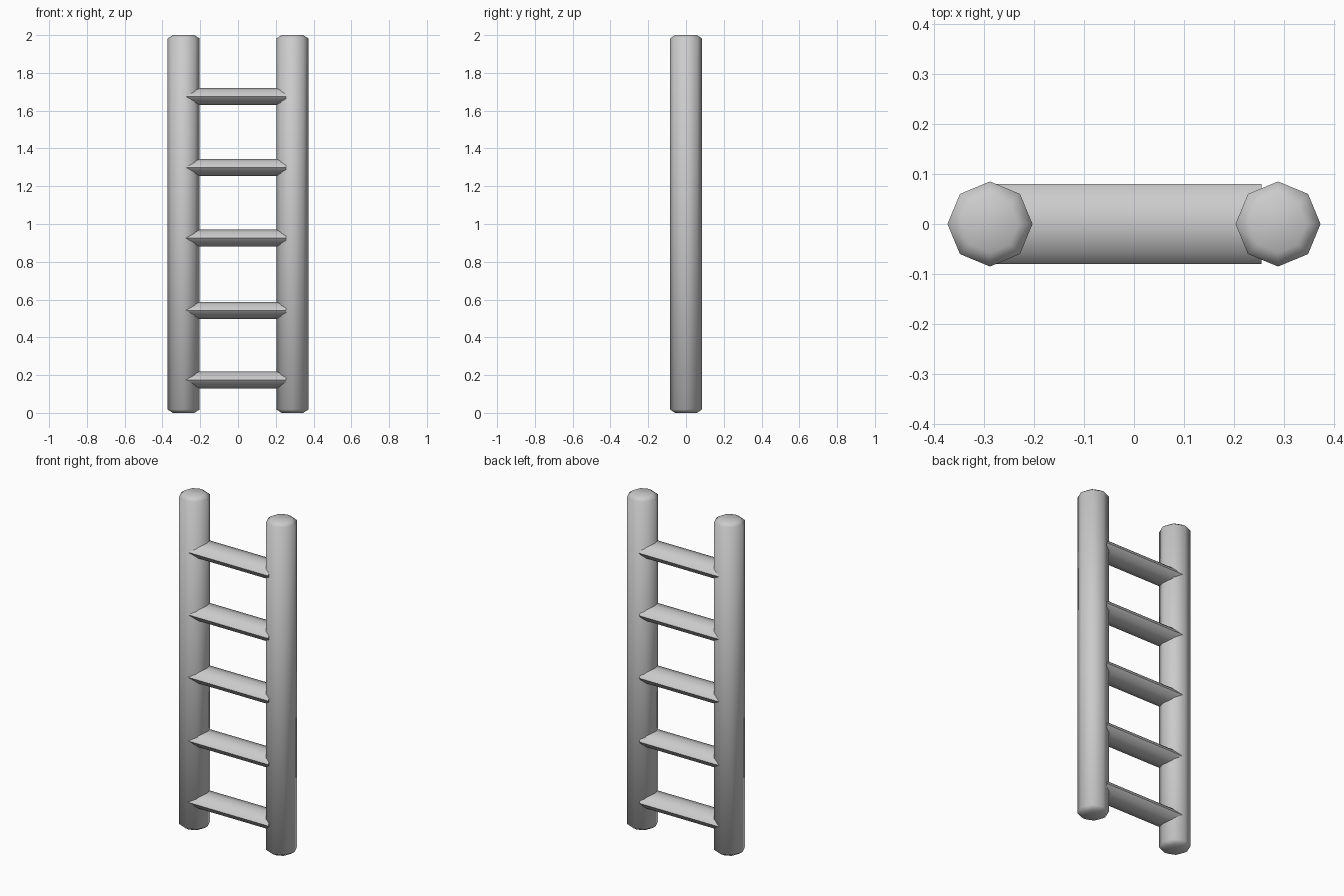
import bpy
from math import pi, radians

SIDES = 8

if "Cube" in bpy.data.objects:
    bpy.data.objects.remove(bpy.data.objects["Cube"], do_unlink=True)

grey = bpy.data.materials.new("plain grey")
grey.use_nodes = True
grey.diffuse_color = (0.6, 0.6, 0.6, 1)
grey.node_tree.nodes["Principled BSDF"].inputs["Base Color"].default_value = grey.diffuse_color


def finish(obj, name):
    """Name the part, colour it and smooth its gentle edges."""
    obj.name = obj.data.name = name
    obj.data.materials.append(grey)
    bpy.ops.object.transform_apply(location=False, rotation=True, scale=True)
    bpy.ops.object.shade_smooth_by_angle(angle=radians(60))


def rail(name, x, radius=0.085, height=2.0, inset=0.03, drop=0.018):
    """Upright eight-sided pole with chamfered ends."""
    bpy.ops.mesh.primitive_cylinder_add(vertices=SIDES, radius=radius, depth=height - 2 * drop,
                                        location=(x, 0, height / 2))
    obj = bpy.context.object
    mesh = obj.data
    # inset each cap, then push the inner ring outwards
    import bmesh
    bm = bmesh.new()
    bm.from_mesh(mesh)
    caps = [f for f in bm.faces if abs(f.normal.z) > 0.9]
    bmesh.ops.inset_individual(bm, faces=caps, thickness=inset * 0.924, depth=drop)
    bm.to_mesh(mesh)
    bm.free()
    finish(obj, name)


def rung(name, z, left=0.255, right=-0.285):
    """Flattened eight-sided bar, wide front to back."""
    bpy.ops.mesh.primitive_cylinder_add(vertices=SIDES, radius=1, depth=left - right,
                                        location=((left + right) / 2, 0, z),
                                        rotation=(0, pi / 2, 0))
    obj = bpy.context.object
    obj.scale = (0.045, 0.08, 1)
    finish(obj, name)


# uprights
rail("left_rail", 0.288)
rail("right_rail", -0.288)

# steps, bottom to top
for i, z in enumerate((0.175, 0.543, 0.925, 1.3, 1.675)):
    rung(f"rung_{i + 1}", z)
